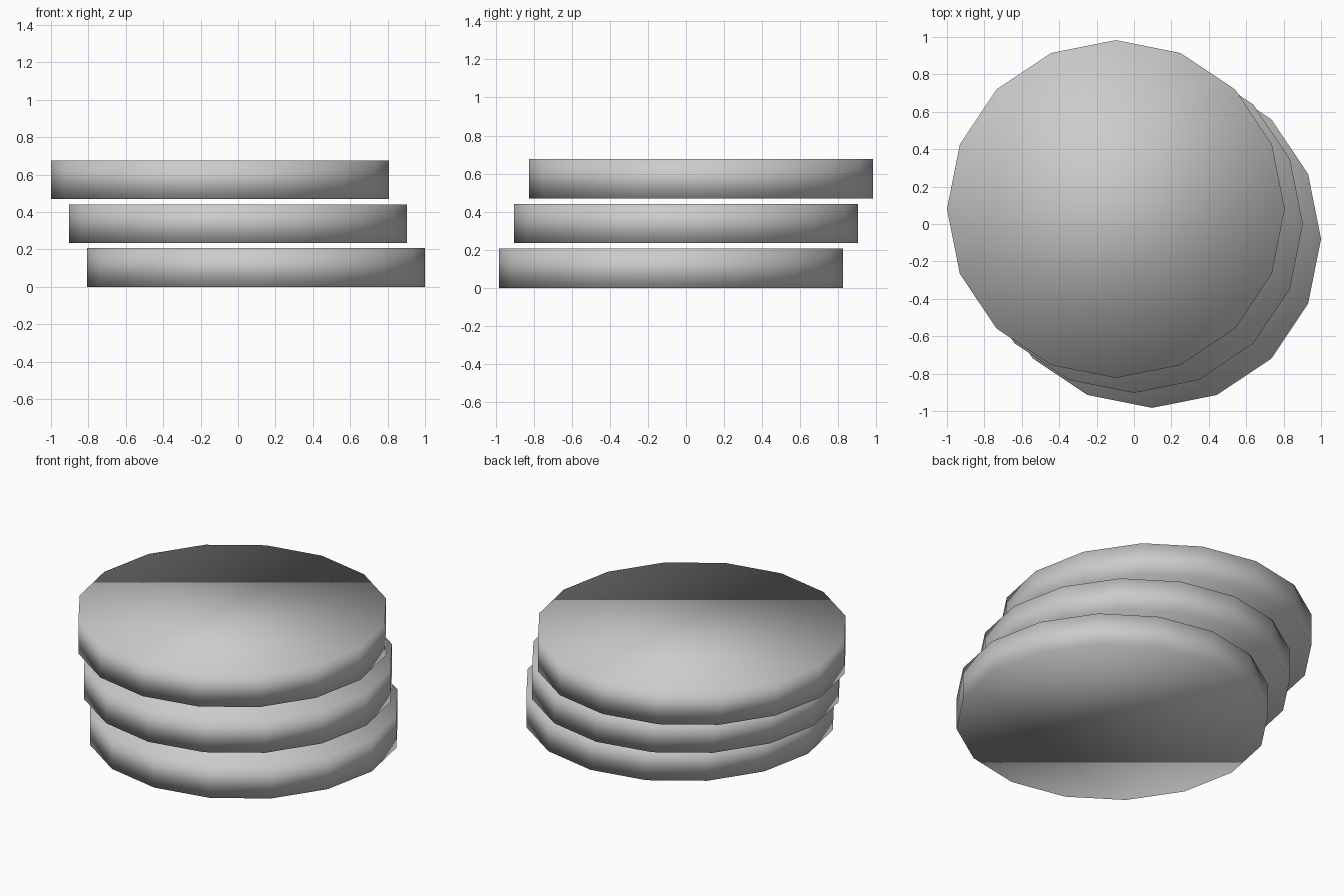
import bpy

if "Cube" in bpy.data.objects:
    bpy.data.objects.remove(bpy.data.objects["Cube"])

RADIUS, THICK, PITCH = 0.903, 0.206, 0.235


def disc(name, x, y, z):
    """Smooth-shaded 16-sided disc whose underside sits at z."""
    bpy.ops.mesh.primitive_cylinder_add(
        vertices=16, radius=RADIUS, depth=THICK, end_fill_type='NGON',
        location=(x, y, z + THICK / 2))
    obj = bpy.context.object
    obj.name = name
    bpy.ops.object.shade_smooth()
    return obj


# Three stacked discs, each shifted back and to the left of the one below
for i, name in enumerate(("bottom_disc", "middle_disc", "top_disc")):
    disc(name, 0.097 * (1 - i), -0.08 * (1 - i), PITCH * i)
